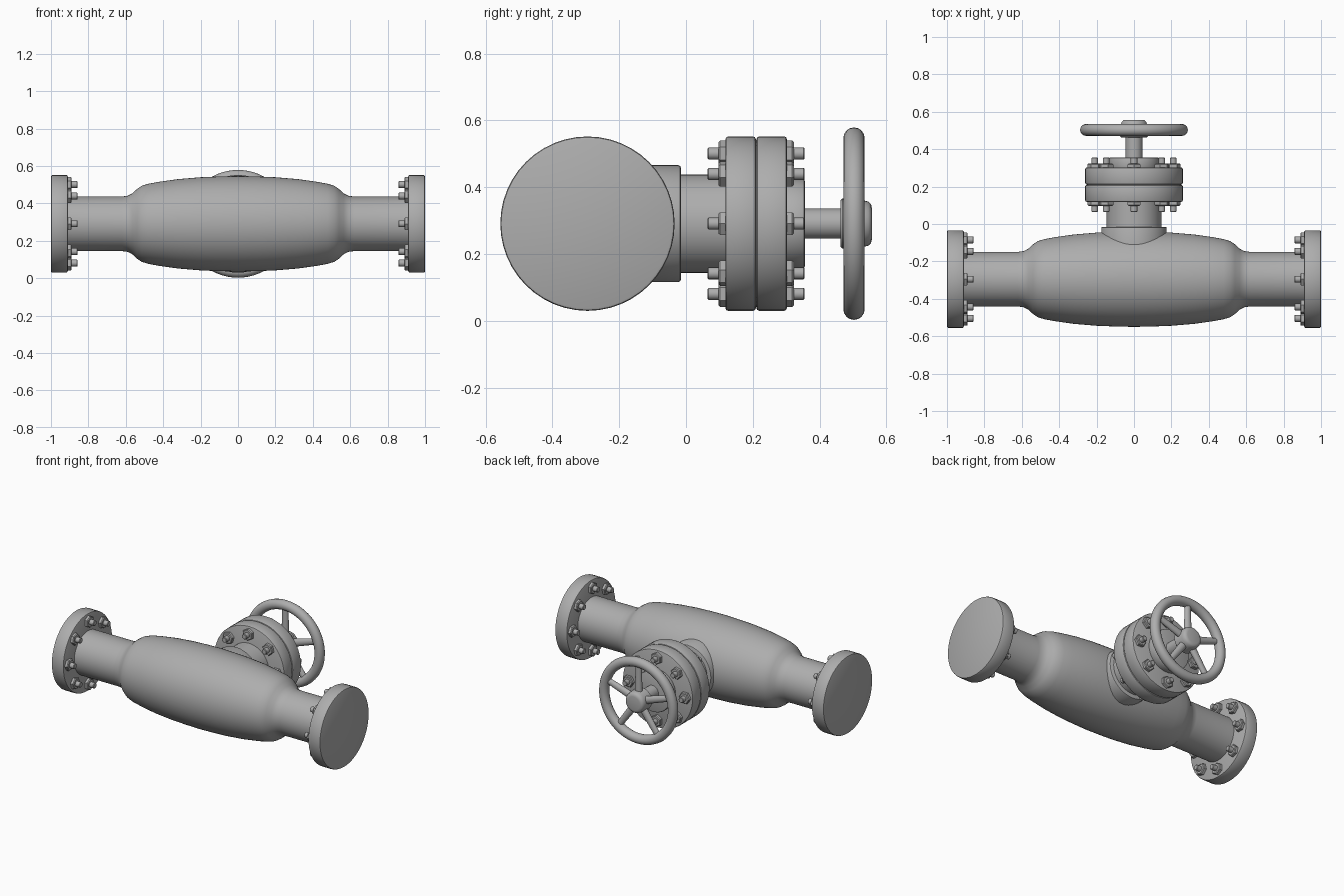
import bpy
import bmesh
import math
from mathutils import Matrix, Vector

if "Cube" in bpy.data.objects:
    bpy.data.objects.remove(bpy.data.objects["Cube"], do_unlink=True)

# Plain cast metal
metal = bpy.data.materials.new("grey metal")
metal.use_nodes = True
grey = (0.42, 0.42, 0.42, 1)
metal.diffuse_color = grey
metal.node_tree.nodes["Principled BSDF"].inputs["Base Color"].default_value = grey

CENTRE = Vector((0, -0.295, 0.291))
ALONG_X = Matrix.Translation(CENTRE) @ Matrix.Rotation(math.pi / 2, 4, "Y")
# Bonnet axis: local z runs along +y, measured from world y = 0
ALONG_Y = Matrix.Translation((0, 0, CENTRE.z)) @ Matrix.Rotation(-math.pi / 2, 4, "X")


def finish(name, bm, angle=35):
    bmesh.ops.recalc_face_normals(bm, faces=bm.faces)
    mesh = bpy.data.meshes.new(name)
    bm.to_mesh(mesh)
    bm.free()
    mesh.materials.append(metal)
    ob = bpy.data.objects.new(name, mesh)
    bpy.context.collection.objects.link(ob)
    bpy.ops.object.select_all(action="DESELECT")
    ob.select_set(True)
    bpy.context.view_layer.objects.active = ob
    bpy.ops.object.shade_smooth_by_angle(angle=math.radians(angle))
    return ob


def add_lathe(bm, profile, matrix, sides=48):
    """Revolve (height, radius) points about local z and cap both ends."""
    rings = []
    for h, r in profile:
        turn = [2 * math.pi * i / sides for i in range(sides)]
        rings.append([bm.verts.new(matrix @ Vector((r * math.cos(a), r * math.sin(a), h)))
                      for a in turn])
    for low, high in zip(rings, rings[1:]):
        for i in range(sides):
            j = (i + 1) % sides
            bm.faces.new((low[i], low[j], high[j], high[i]))
    bm.faces.new(rings[0])
    bm.faces.new(rings[-1])


def lathe(name, profile, matrix, sides=48):
    bm = bmesh.new()
    add_lathe(bm, profile, matrix, sides)
    return finish(name, bm)


def disc(h0, h1, r, b=0.008):
    """Profile of a disc with softened rims."""
    return [(h0, r - b), (h0 + b * 0.3, r - b * 0.3), (h0 + b, r),
            (h1 - b, r), (h1 - b * 0.3, r - b * 0.3), (h1, r - b)]


def bolt_circle(name, matrix, seat, direction):
    """Eight hex nuts with protruding studs on one flange face."""
    bm = bmesh.new()
    for k in range(8):
        place = (matrix @ Matrix.Rotation(k * math.pi / 4, 4, "Z")
                 @ Matrix.Translation((0.21, 0, seat)))
        d = direction
        add_lathe(bm, [(-0.01 * d, 0.039), (0.016 * d, 0.039), (0.021 * d, 0.034)], place, 6)
        add_lathe(bm, [(0, 0.018), (0.05 * d, 0.018), (0.053 * d, 0.015)], place, 16)
    return finish(name, bm, 30)


# Swollen body blending into the two pipe stubs
half = [(0.92, 0.146), (0.62, 0.146), (0.59, 0.15), (0.565, 0.163), (0.54, 0.186),
        (0.515, 0.203), (0.48, 0.214), (0.42, 0.225), (0.32, 0.239), (0.2, 0.249), (0.1, 0.253)]
body = [(-x, r) for x, r in half] + [(0, 0.255)] + half[::-1]
lathe("valve_body", body, ALONG_X, 64)

# Pipe end flanges with their bolts
for side, label in ((1, "left"), (-1, "right")):
    lathe(label + "_end_flange", disc(*sorted((side * 0.91, side)), 0.261), ALONG_X)
    bolt_circle(label + "_end_bolts", ALONG_X, side * 0.91, -side)

# Bonnet: collar, neck, flange pair, gland
lathe("bonnet_collar", disc(-0.25, -0.015, 0.175), ALONG_Y)
lathe("bonnet_neck", [(-0.1, 0.147), (0.14, 0.147)], ALONG_Y)
lathe("lower_bonnet_flange", disc(0.118, 0.209, 0.261), ALONG_Y)
lathe("upper_bonnet_flange", disc(0.211, 0.302, 0.261), ALONG_Y)
lathe("flange_gasket", [(0.2, 0.25), (0.22, 0.25)], ALONG_Y)
lathe("gland_cap", disc(0.29, 0.356, 0.135), ALONG_Y)
bolt_circle("lower_bonnet_bolts", ALONG_Y, 0.118, -1)
bolt_circle("upper_bonnet_bolts", ALONG_Y, 0.302, 1)

# Stem and handwheel
lathe("stem", [(0.33, 0.045), (0.5, 0.045)], ALONG_Y, 32)
lathe("wheel_hub", [(0.463, 0.07), (0.468, 0.075), (0.53, 0.07), (0.546, 0.066),
                    (0.554, 0.058), (0.557, 0.045)], ALONG_Y, 32)
bm = bmesh.new()
ring = []
MAJOR, MINOR, STEPS, TUBE = 0.256, 0.032, 64, 16
for i in range(STEPS):
    turn = ALONG_Y @ Matrix.Rotation(2 * math.pi * i / STEPS, 4, "Z")
    angles = [2 * math.pi * j / TUBE for j in range(TUBE)]
    ring.append([bm.verts.new(turn @ Vector((MAJOR + MINOR * math.cos(t), 0,
                                            0.503 + MINOR * math.sin(t)))) for t in angles])
for i in range(STEPS):
    a, b = ring[i], ring[(i + 1) % STEPS]
    for j in range(TUBE):
        k = (j + 1) % TUBE
        bm.faces.new((a[j], b[j], b[k], a[k]))
finish("wheel_rim", bm, 60)

# Five spokes, the first one upright
bm = bmesh.new()
for k in range(5):
    spin = ALONG_Y @ Matrix.Rotation(-math.pi / 2 + k * 2 * math.pi / 5, 4, "Z")
    spoke = (spin @ Matrix.Translation((0.04, 0, 0.503))
             @ Matrix.Rotation(math.pi / 2, 4, "Y") @ Matrix.Diagonal((0.8, 1, 1, 1)))
    add_lathe(bm, [(0, 0.026), (0.2, 0.02)], spoke, 16)
finish("wheel_spokes", bm)
